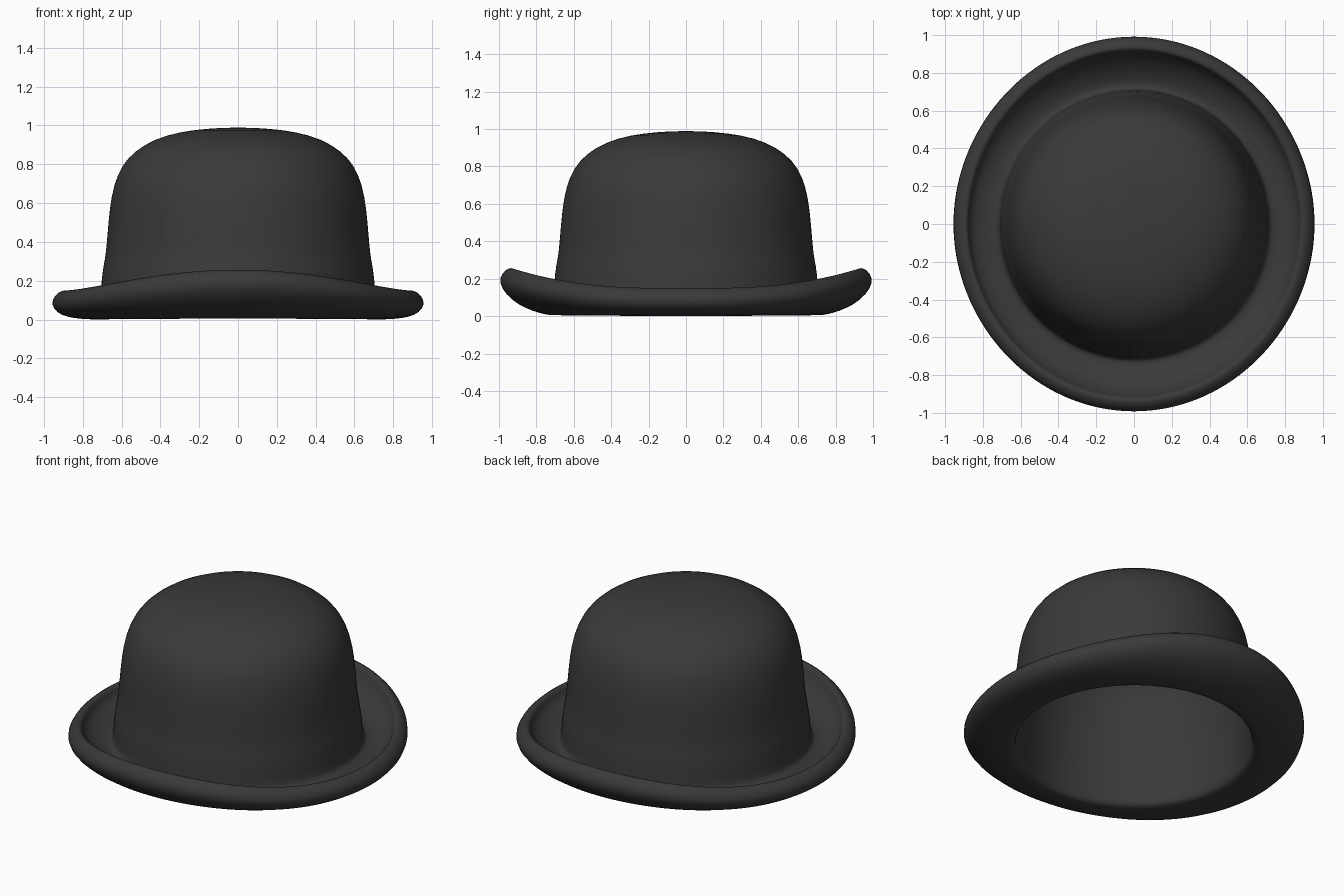
import bpy, bmesh, math

if "Cube" in bpy.data.objects:
    bpy.data.objects.remove(bpy.data.objects["Cube"])

felt = bpy.data.materials.new("charcoal felt")
felt.diffuse_color = (0.042, 0.042, 0.042, 1)
felt.use_nodes = True
felt.node_tree.nodes["Principled BSDF"].inputs["Base Color"].default_value = felt.diffuse_color


def lathe(name, profile, segments=72):
    """Spin (radius, height, curl) points; curl lifts and widens the front and back."""
    bm = bmesh.new()
    rings = []
    for r, z, curl in profile:
        if r == 0:
            rings.append([bm.verts.new((0, 0, z))] * segments)
            continue
        ring = []
        for i in range(segments):
            a = 2 * math.pi * i / segments
            k = curl * abs(math.sin(a)) ** 3
            rr = r + 0.04 * k
            ring.append(bm.verts.new((rr * math.cos(a), rr * math.sin(a), z + 0.108 * k)))
        rings.append(ring)
    for lo, hi in zip(rings, rings[1:]):
        for i in range(segments):
            j = (i + 1) % segments
            quad = list(dict.fromkeys((lo[i], lo[j], hi[j], hi[i])))
            bm.faces.new(quad)
    bmesh.ops.recalc_face_normals(bm, faces=bm.faces)
    for f in bm.faces:
        f.smooth = True
    mesh = bpy.data.meshes.new(name)
    bm.to_mesh(mesh)
    bm.free()
    mesh.materials.append(felt)
    obj = bpy.data.objects.new(name, mesh)
    bpy.context.collection.objects.link(obj)
    sub = obj.modifiers.new("smooth", "SUBSURF")
    sub.levels = sub.render_levels = 1
    return obj


# Hollow crown lining, from the inner top down to the head opening
lining = [(0, 0.955, 0), (0.15, 0.952, 0), (0.30, 0.936, 0), (0.44, 0.888, 0),
          (0.55, 0.80, 0), (0.61, 0.69, 0), (0.64, 0.50, 0), (0.655, 0.30, 0),
          (0.665, 0.12, 0), (0.67, 0.03, 0)]
# Underside of the brim, rolled edge and upper brim surface
brim = [(0.685, 0.003, 0), (0.74, 0.0, 0.05), (0.81, 0.004, 0.2), (0.88, 0.012, 0.45),
        (0.935, 0.035, 0.75), (0.965, 0.08, 0.92), (0.947, 0.125, 0.98),
        (0.91, 0.15, 1.0), (0.885, 0.15, 1.0), (0.878, 0.135, 0.95),
        (0.865, 0.105, 0.75), (0.82, 0.08, 0.4), (0.76, 0.07, 0.12), (0.722, 0.075, 0)]
# Outer crown, slightly flared at the band line
crown = [(0.709, 0.10, 0), (0.706, 0.18, 0), (0.694, 0.28, 0), (0.683, 0.32, 0),
         (0.672, 0.45, 0), (0.662, 0.57, 0), (0.642, 0.69, 0), (0.60, 0.795, 0),
         (0.53, 0.87, 0), (0.43, 0.93, 0), (0.30, 0.968, 0), (0.15, 0.985, 0), (0, 0.99, 0)]

lathe("bowler_hat", lining + brim + crown)
